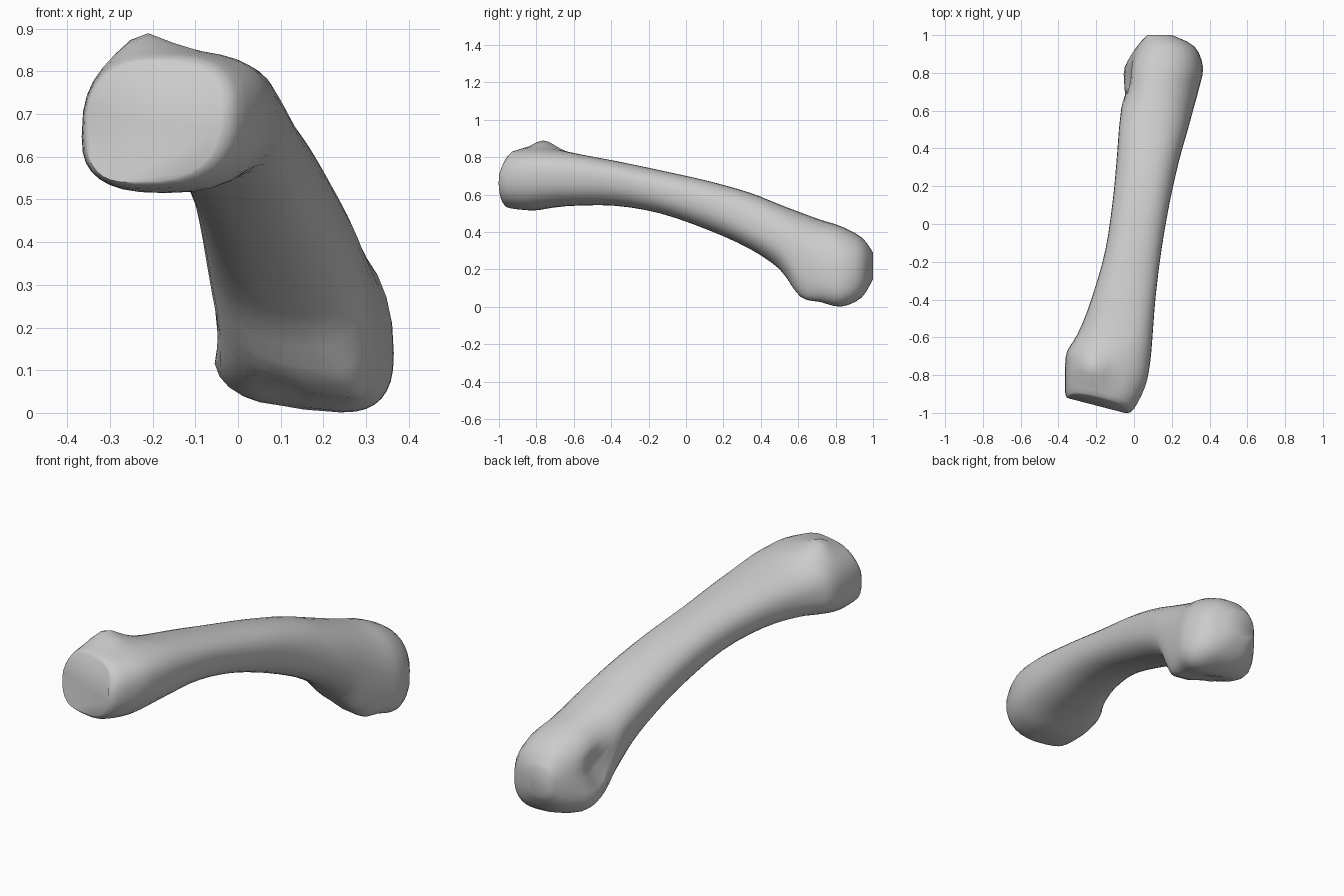
import bpy, bmesh, math

if "Cube" in bpy.data.objects:
    bpy.data.objects.remove(bpy.data.objects["Cube"])

# Cross-sections: y, left (x, z), right (x, z), top (x, z), bottom (x, z)
SECTIONS = [
    (-1.00, -.355, .65, -.04, .71, -.19, .825, -.25, .54),
    (-.97, -.365, .645, .00, .715, -.17, .84, -.21, .525),
    (-.84, -.365, .65, .06, .72, -.15, .848, -.17, .515),
    (-.72, -.355, .66, .085, .71, -.11, .84, -.13, .53),
    (-.60, -.30, .66, .097, .70, -.05, .82, -.09, .54),
    (-.38, -.22, .66, .115, .68, -.03, .78, -.05, .54),
    (-.14, -.152, .62, .145, .62, .00, .73, .00, .50),
    (.12, -.113, .56, .19, .54, .05, .672, .04, .41),
    (.34, -.092, .48, .24, .43, .08, .61, .09, .31),
    (.50, -.08, .42, .285, .34, .09, .547, .14, .20),
    (.61, -.068, .36, .315, .25, .10, .505, .25, .055),
    (.72, -.06, .19, .345, .17, .11, .465, .25, .025),
    (.83, -.055, .16, .365, .14, .13, .43, .24, .001),
    (.94, .015, .19, .32, .18, .14, .37, .20, .05),
    (1.00, .07, .22, .20, .22, .13, .29, .14, .15),
]
RING = 32
STEPS = 3


def power(v, e):
    return math.copysign(abs(v) ** e, v)


def catmull(a, b, c, d, t):
    return 0.5 * (2*b + (c-a)*t + (2*a-5*b+4*c-d)*t*t + (3*b-a-3*c+d)*t**3)


def refine(rows):
    out = []
    for i in range(len(rows) - 1):
        p = [rows[max(0, min(len(rows) - 1, i + k))] for k in (-1, 0, 1, 2)]
        for s in range(STEPS):
            out.append([catmull(*v, s / STEPS) for v in zip(*p)])
    return out + [list(rows[-1])]


def ring_points(row):
    y, xl, zl, xr, zr, xt, zt, xb, zb = row
    base = max(0, min(1, (-.5 - y) / .4))
    head = max(0, min(1, (y - .5) / .2))
    for k in range(RING):
        a = 2 * math.pi * k / RING
        c, s = math.cos(a), math.sin(a)
        # squarer sections at the front end and low on the rear head
        e = .88 - .12 * base - (.12 * head if s < 0 else 0)
        c, s = power(c, e), power(s, e)
        xm, zm = (xt, zt) if s >= 0 else (xb, zb)
        xe, z_side = (xr, zr) if c >= 0 else (xl, zl)
        x = xm + (xe - xm) * abs(c)
        z = z_side + (zm - z_side) * abs(s)
        # slanted joint face at the front end
        yy = y + base * (-.26 * (x + .05) + .35 * max(0, z - .70))
        # small knob on top of the front end
        if s > 0:
            z += .045 * math.exp(-((x + .22) / .075) ** 2 - ((yy + .76) / .08) ** 2)
        # pit on the left side of the rear head
        if x < .1:
            x += .06 * math.exp(-((yy - .77) / .09) ** 2 - ((z - .25) / .075) ** 2)
        # shallow groove under the rear head
        if s < 0:
            z += .025 * math.exp(-((x - .11) / .06) ** 2 - ((yy - .70) / .12) ** 2)
        yield x, yy, z


# Bone: one lofted skin with closed ends
bm = bmesh.new()
rings = [[bm.verts.new(p) for p in ring_points(r)] for r in refine(SECTIONS)]
for a, b in zip(rings, rings[1:]):
    for k in range(RING):
        n = (k + 1) % RING
        bm.faces.new((a[k], a[n], b[n], b[k]))
bm.faces.new(rings[0])
bm.faces.new(rings[-1])
bmesh.ops.recalc_face_normals(bm, faces=bm.faces)
mesh = bpy.data.meshes.new("bone")
bm.to_mesh(mesh)
bm.free()
bone = bpy.data.objects.new("bone", mesh)
bpy.context.collection.objects.link(bone)
bpy.context.view_layer.objects.active = bone
bone.select_set(True)
bpy.ops.object.shade_smooth_by_angle(angle=math.radians(50))
